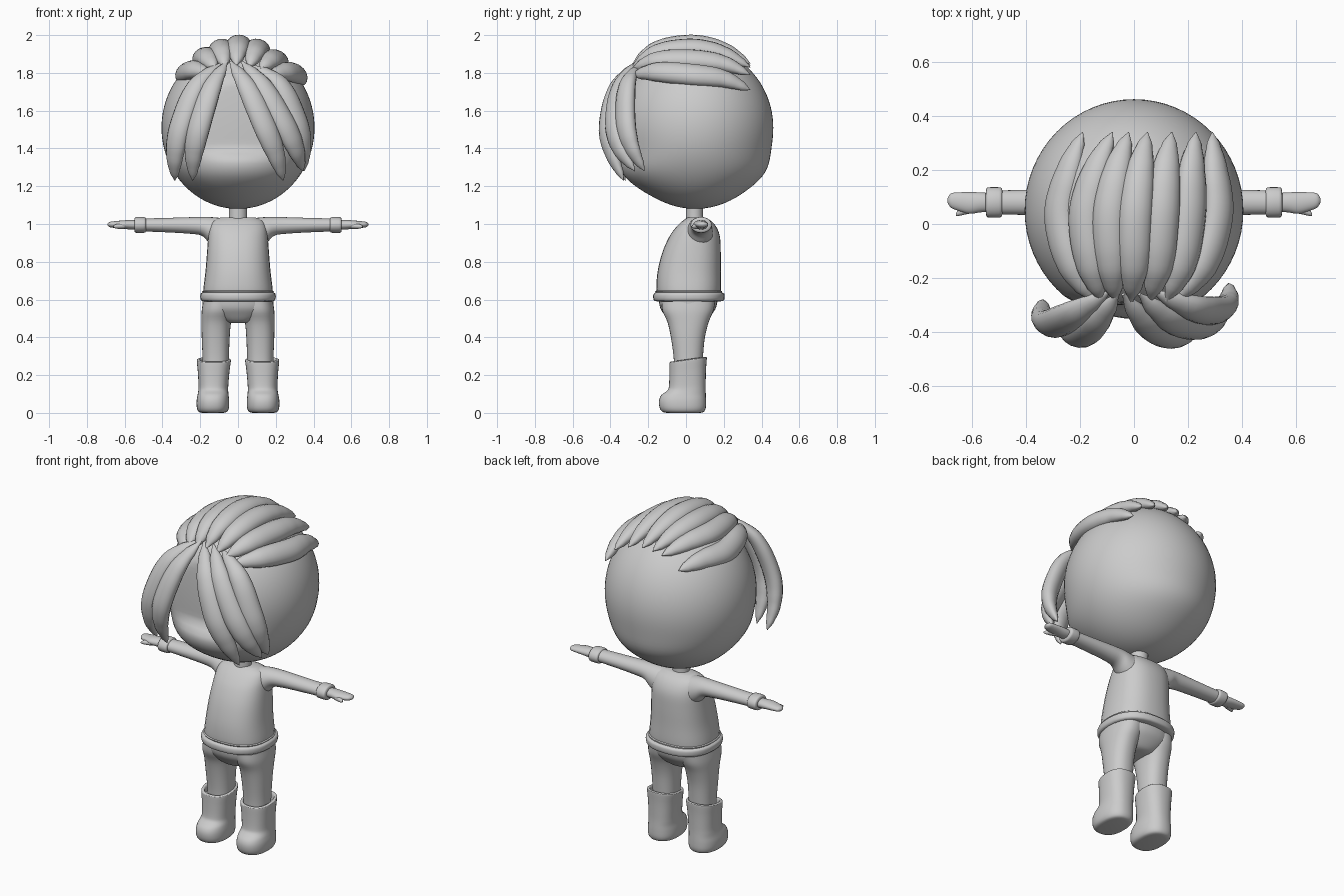
import bpy, bmesh, math
from mathutils import Vector


def sample(rows, steps):
    """Catmull-Rom interpolation of equal-length tuples."""
    if steps < 2:
        return [tuple(r) for r in rows]
    rows = [tuple(r) for r in rows]
    pts = [rows[0]] + rows + [rows[-1]]
    out = []
    for i in range(1, len(pts) - 2):
        for s in range(steps):
            t = s / steps
            out.append(tuple(
                0.5 * (2 * b + (c - a) * t + (2 * a - 5 * b + 4 * c - d) * t * t
                       + (3 * b - a - 3 * c + d) * t ** 3)
                for a, b, c, d in zip(*pts[i - 1:i + 3])))
    return out + [rows[-1]]


def skin(name, rings, mirror=False, angle=50):
    """Join rings of points into a capped, smooth tube."""
    bm = bmesh.new()
    loops = [[bm.verts.new(p) for p in ring] for ring in rings]
    n = len(loops[0])
    for a, b in zip(loops, loops[1:]):
        for i in range(n):
            bm.faces.new((a[i], a[(i + 1) % n], b[(i + 1) % n], b[i]))
    bm.faces.new(loops[0][::-1])
    bm.faces.new(loops[-1])
    bmesh.ops.recalc_face_normals(bm, faces=bm.faces)
    me = bpy.data.meshes.new(name)
    bm.to_mesh(me)
    bm.free()
    return finish(name, me, mirror, angle)


def finish(name, me, mirror=False, angle=50):
    ob = bpy.data.objects.new(name, me)
    bpy.context.collection.objects.link(ob)
    if mirror:
        ob.modifiers.new("Mirror", 'MIRROR')
    bpy.ops.object.select_all(action='DESELECT')
    ob.select_set(True)
    bpy.context.view_layer.objects.active = ob
    bpy.ops.object.shade_smooth_by_angle(angle=math.radians(angle))
    return ob


def oval(c, u, v, a, b, n=32, power=2.0):
    """Superellipse ring about c."""
    ring = []
    for i in range(n):
        t = 2 * math.pi * i / n
        ct, st = math.cos(t), math.sin(t)
        ring.append(c + u * a * math.copysign(abs(ct) ** (2 / power), ct)
                    + v * b * math.copysign(abs(st) ** (2 / power), st))
    return ring


X, Y, Z = Vector((1, 0, 0)), Vector((0, 1, 0)), Vector((0, 0, 1))


def upright(name, rows, steps=4, power=2.0, tilt=0.0, **kw):
    """rows: x centre, z, half width, front y, back y; tilt raises the back of the upper rings."""
    rings = []
    for x, z, w, f, b in sample(rows, steps):
        k = tilt * min(1, max(0, (z - 0.12) / 0.15))
        rings.append(oval(Vector((x, (f + b) / 2, z)), X, Y + Z * k, w, (b - f) / 2, power=power))
    skin(name, rings, **kw)


def sideways(name, rows, steps=4):
    """rows: x, y centre, z centre, y radius, z radius; mirrored."""
    skin(name, [oval(Vector(r[:3]), Y, Z, r[3], r[4], 24) for r in sample(rows, steps)], True)


def lock(name, path, width, depth):
    """Tapered hair lock lying on the head."""
    pts = [Vector(p) for p in sample(path, 8)]
    prof = [p[0] for p in sample([(.12,), (.62,), (.92,), (1,), (.98,), (.85,), (.55,), (.03,)], 8)]
    rings = []
    for i, p in enumerate(pts):
        tan = (pts[min(i + 1, len(pts) - 1)] - pts[max(i - 1, 0)]).normalized()
        u = tan.cross(p - HEAD).normalized()
        v = u.cross(tan)
        f = i / (len(pts) - 1) * (len(prof) - 1)
        k = prof[int(f)]
        rings.append(oval(p, u, v, width * k, depth * k, 16))
    skin(name, rings, angle=70)


# head: ball with a set-back eye area and fuller jaw
HEAD = Vector((0, 0.05, 1.51))
bm = bmesh.new()
bmesh.ops.create_uvsphere(bm, u_segments=64, v_segments=48, radius=1)
for vert in bm.verts:
    p = vert.co
    x, y, z = HEAD.x + p.x * .405, HEAD.y + p.y * .412, HEAD.z + p.z * .43
    jaw = math.exp(-((z - 1.26) / .10) ** 2)
    if p.y < 0:
        y -= .045 * jaw * min(1, -p.y * 1.6)
        s = min(1, max(0, (z - 1.33) / .08))
        s = s * s * (3 - 2 * s)
        flat = -.29 + .1 * x * x
        if y < flat:
            y += (flat - y) * s * .85
    else:
        y += .03 * jaw * p.y
    vert.co = (x, y, z)
me = bpy.data.meshes.new("head")
bm.to_mesh(me)
bm.free()
finish("head", me, angle=60)

# swept-back hair: root x, root z, middle x, middle z, tip x, tip z
top = [(-.15, 1.80, -.275, 1.80, -.19, 1.78), (-.12, 1.82, -.18, 1.885, -.08, 1.84),
       (-.07, 1.83, -.09, 1.93, -.02, 1.85), (-.01, 1.84, .005, 1.952, .05, 1.85),
       (.06, 1.83, .105, 1.93, .14, 1.83), (.12, 1.82, .205, 1.87, .23, 1.79),
       (.16, 1.79, .31, 1.79, .29, 1.71)]
for i, (rx, rz, mx, mz, tx, tz) in enumerate(top):
    lock(f"top_lock_{i + 1}",
         [(rx, -.285, rz), (rx * .35 + mx * .65, -.16, rz * .4 + mz * .6 + .015), (mx, .03, mz),
          (mx * .6 + tx * .4, .2, mz * .6 + tz * .4 + .01), (tx, .34, tz)], .064, .05)

# fringe locks hanging either side of the face
fringe = [
    [(-.06, -.26, 1.86), (-.14, -.36, 1.72), (-.205, -.41, 1.52), (-.235, -.385, 1.37), (-.24, -.32, 1.23)],
    [(-.09, -.25, 1.85), (-.22, -.33, 1.73), (-.305, -.37, 1.52), (-.335, -.345, 1.36), (-.335, -.28, 1.23)],
    [(-.04, -.26, 1.86), (.05, -.37, 1.72), (.14, -.415, 1.52), (.20, -.39, 1.37), (.24, -.33, 1.23)],
    [(.02, -.26, 1.86), (.13, -.35, 1.73), (.24, -.38, 1.54), (.305, -.35, 1.40), (.345, -.27, 1.28)],
    [(.07, -.25, 1.84), (.22, -.31, 1.74), (.31, -.32, 1.55), (.345, -.29, 1.41), (.35, -.22, 1.28)]]
for i, path in enumerate(fringe):
    lock(f"fringe_lock_{i + 1}", path, .062, .045)

# neck
upright("neck", [(0, .98, .052, 0, .095), (0, 1.05, .048, 0, .09), (0, 1.13, .05, 0, .095)])

# jumper body
upright("jumper", [(0, .61, .185, -.15, .18), (0, .66, .183, -.157, .185), (0, .75, .172, -.15, .184),
                   (0, .85, .164, -.125, .184), (0, .93, .158, -.09, .18), (0, .98, .152, -.055, .163),
                   (0, 1.015, .135, -.02, .135), (0, 1.035, .09, .01, .10)], power=2.4)
# jumper hem
upright("hem", [(0, .59, .17, -.14, .17), (0, .592, .188, -.163, .193), (0, .60, .198, -.172, .203),
                (0, .62, .20, -.174, .205), (0, .632, .197, -.17, .202), (0, .638, .187, -.16, .19),
                (0, .644, .19, -.163, .19), (0, .65, .18, -.15, .18)], steps=2, power=2.4)

# sleeves, cuffs, hands and thumbs
sideways("sleeve", [(.09, .07, .94, .075, .092), (.15, .075, .967, .065, .07), (.19, .078, .987, .056, .05),
                    (.25, .08, .992, .051, .044), (.38, .08, .994, .047, .038), (.51, .08, .995, .044, .034)])
sideways("cuff", [(.487, .08, .995, .04, .03), (.49, .08, .995, .052, .038), (.50, .08, .995, .056, .042),
                  (.535, .08, .995, .056, .042), (.546, .08, .995, .052, .038), (.549, .08, .995, .035, .025)], 2)
sideways("hand", [(.53, .08, .995, .034, .024), (.57, .08, .996, .037, .025), (.61, .078, .997, .040, .022),
                  (.65, .083, .997, .034, .018), (.678, .087, .997, .026, .014), (.69, .087, .997, .008, .005)])
sideways("thumb", [(.60, .062, .99, .022, .016), (.63, .051, .988, .017, .014), (.65, .042, .987, .012, .010),
                   (.659, .034, .987, .004, .004)])

# trousers: hips and legs
upright("hips", [(0, .475, .035, -.05, .07), (0, .485, .09, -.085, .10), (0, .52, .155, -.115, .135),
                 (0, .56, .185, -.138, .16), (0, .62, .185, -.145, .17)], power=2.3)
upright("leg", [(.118, .22, .068, -.062, .085), (.118, .30, .07, -.066, .09), (.118, .40, .074, -.08, .10),
                (.115, .48, .078, -.098, .12), (.108, .54, .084, -.125, .145), (.10, .59, .085, -.13, .155)],
        power=2.3, mirror=True)

# boots with a slanted, hollow top
upright("boot", [(.133, 0, .055, -.10, .075), (.133, .006, .075, -.125, .095), (.133, .028, .085, -.14, .105),
                 (.133, .065, .086, -.143, .106), (.132, .095, .082, -.13, .105), (.131, .12, .079, -.098, .104),
                 (.130, .15, .079, -.09, .104), (.129, .22, .084, -.088, .106), (.128, .272, .09, -.088, .11),
                 (.128, .281, .088, -.086, .108), (.127, .282, .076, -.074, .097), (.127, .25, .07, -.068, .09)],
        steps=3, power=2.4, tilt=.14, mirror=True)
